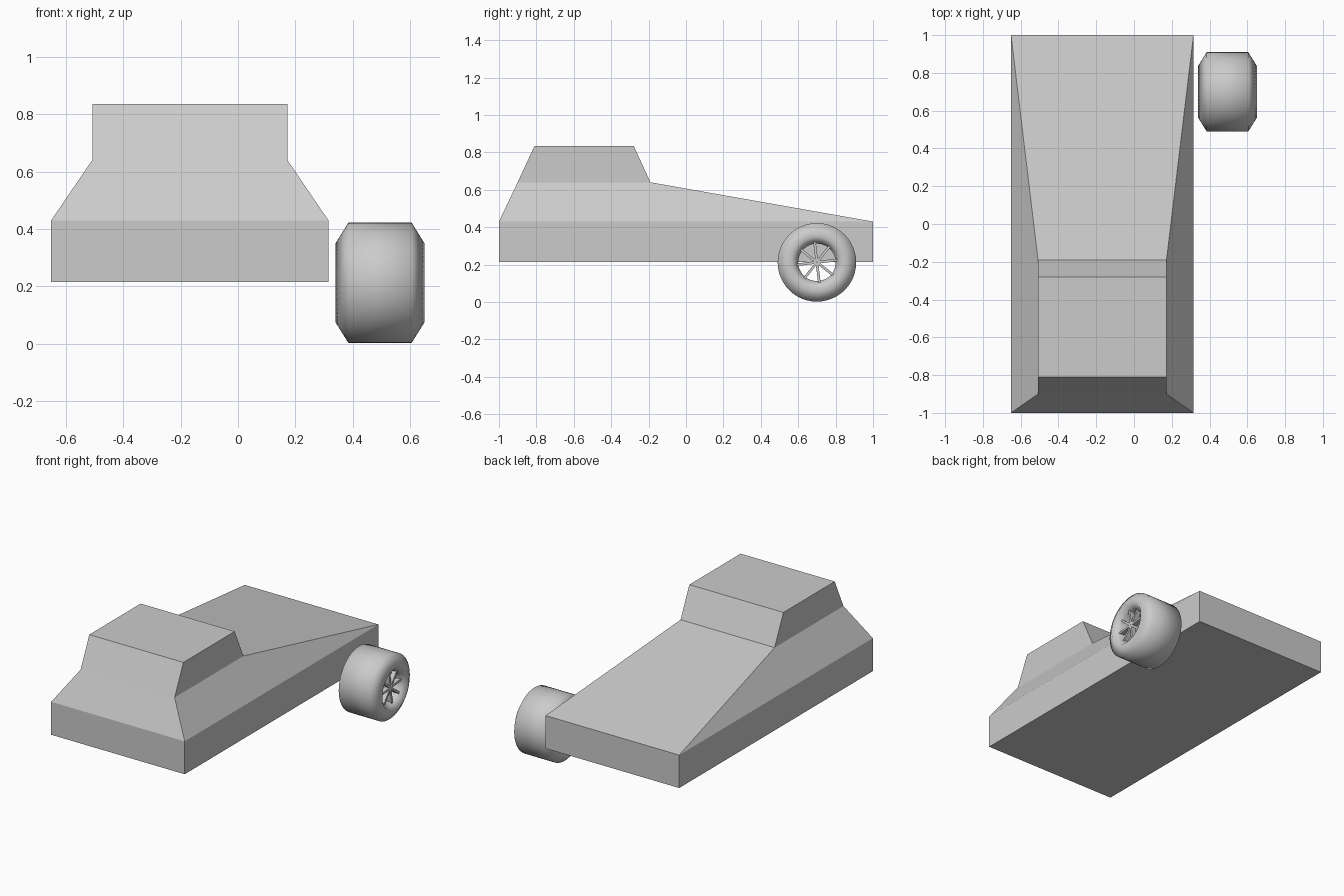
import bpy, bmesh, math
from mathutils import Matrix, Vector

if "Cube" in bpy.data.objects:
    bpy.data.objects.remove(bpy.data.objects["Cube"])


def make_object(name, bm, smooth=False):
    bmesh.ops.recalc_face_normals(bm, faces=bm.faces)
    for f in bm.faces:
        f.smooth = smooth
    mesh = bpy.data.meshes.new(name)
    bm.to_mesh(mesh)
    bm.free()
    ob = bpy.data.objects.new(name, mesh)
    bpy.context.collection.objects.link(ob)
    return ob


# Body: stacked rectangular sections (half width, rear y, front y, rear z, front z)
CX = -0.168
sections = [(0.483, -1.0, 1.0, 0.215), (0.483, -1.0, 1.0, 0.43),
            (0.34, -0.90, -0.19, 0.64), (0.34, -0.81, -0.28, 0.835)]
bm = bmesh.new()
rings = []
for w, y0, y1, z in sections:
    rings.append([bm.verts.new((CX + sx * w, y, z))
                  for sx, y in ((-1, y0), (1, y0), (1, y1), (-1, y1))])
for a, b in zip(rings, rings[1:]):
    for i in range(4):
        j = (i + 1) % 4
        bm.faces.new((a[i], a[j], b[j], b[i]))
bm.faces.new(rings[0])
bm.faces.new(rings[-1])
make_object("car_body", bm)

# Tyre: closed profile (x offset, radius) spun around the axle
WHEEL = Vector((0.495, 0.70, 0.212))
profile = [(-0.11, 0.21), (0.11, 0.21), (0.155, 0.138),
           (0.11, 0.10), (-0.11, 0.10), (-0.155, 0.138)]
N = 48
bm = bmesh.new()
loops = []
for k in range(N):
    a = 2 * math.pi * k / N
    loops.append([bm.verts.new(WHEEL + Vector((x, r * math.cos(a), r * math.sin(a))))
                  for x, r in profile])
for k in range(N):
    a, b = loops[k], loops[(k + 1) % N]
    for i in range(len(profile)):
        j = (i + 1) % len(profile)
        bm.faces.new((a[i], a[j], b[j], b[i]))
make_object("tyre", bm, smooth=True)

# Spokes: thin bars fanned around the hub
SPOKES = 8
bm = bmesh.new()
for k in range(SPOKES):
    m = (Matrix.Translation(WHEEL + Vector((0.105, 0, 0)))
         @ Matrix.Rotation(2 * math.pi * (k + 0.15) / SPOKES, 4, 'X')
         @ Matrix.Translation((0, 0, 0.058))
         @ Matrix.Diagonal((0.03, 0.014, 0.112, 1)))
    bmesh.ops.create_cube(bm, size=1, matrix=m)
make_object("wheel_spokes", bm)
